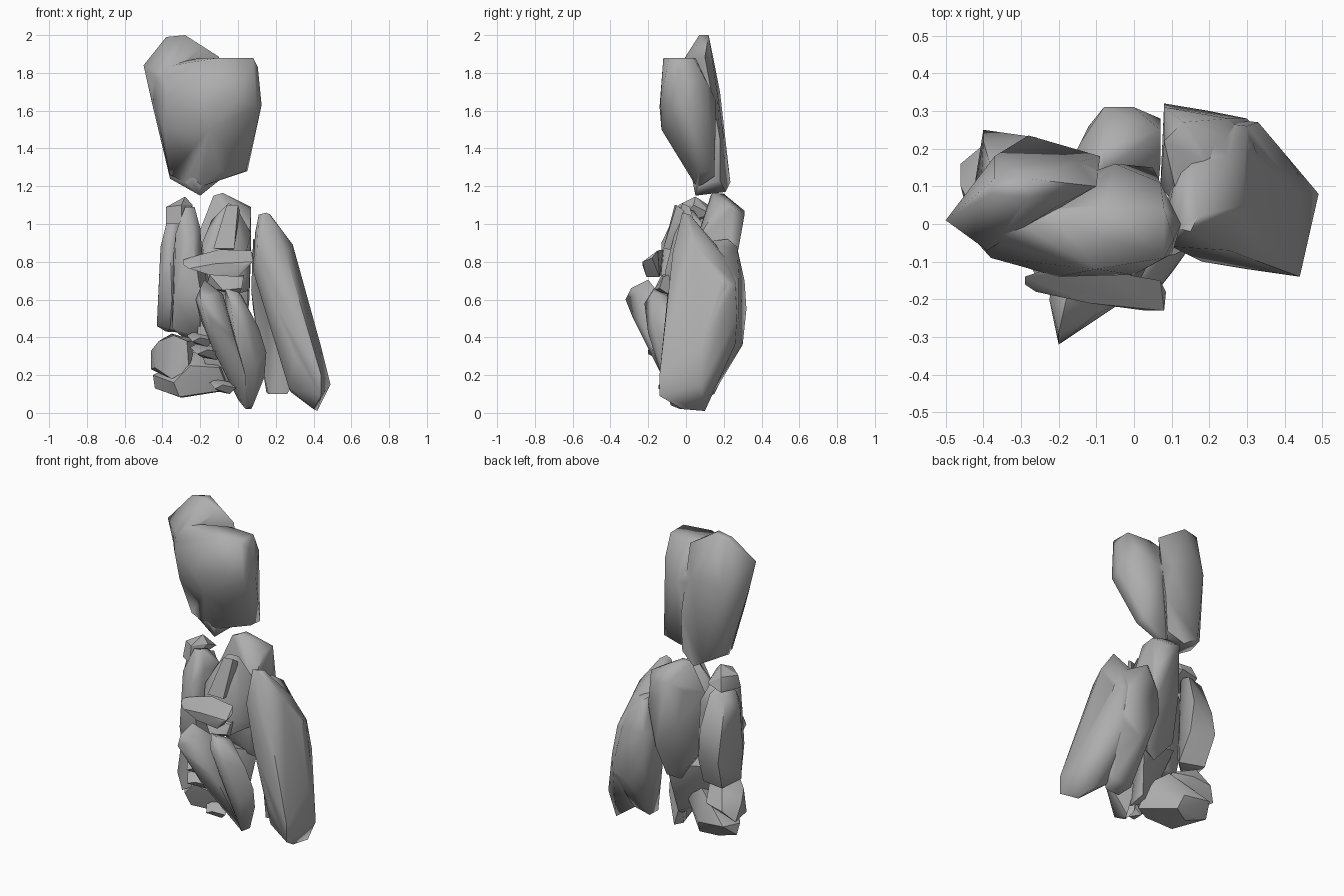
import bpy, bmesh, math

stone = bpy.data.materials.new("grey stone")
stone.diffuse_color = (0.42, 0.42, 0.42, 1)


def smooth(ob, angle):
    bpy.ops.object.select_all(action='DESELECT')
    ob.select_set(True)
    bpy.context.view_layer.objects.active = ob
    bpy.ops.object.shade_smooth_by_angle(angle=math.radians(angle))


def rock(name, *corners, angle=65):
    """One chiselled stone: the hull around a few corner points."""
    bm = bmesh.new()
    for c in corners:
        bm.verts.new(c)
    res = bmesh.ops.convex_hull(bm, input=bm.verts[:])
    loose = {v for v in res["geom_interior"] + res["geom_unused"]
             if isinstance(v, bmesh.types.BMVert)}
    bmesh.ops.delete(bm, geom=list(loose), context='VERTS')
    bmesh.ops.dissolve_limit(bm, angle_limit=math.radians(4),
                             verts=bm.verts[:], edges=bm.edges[:])
    bmesh.ops.recalc_face_normals(bm, faces=bm.faces[:])
    me = bpy.data.meshes.new(name)
    bm.to_mesh(me)
    bm.free()
    me.materials.append(stone)
    ob = bpy.data.objects.new(name, me)
    bpy.context.collection.objects.link(ob)
    smooth(ob, angle)
    return ob


def fuse(name, a, b):
    """Merge two stones into one skin."""
    mod = a.modifiers.new("fuse", 'BOOLEAN')
    mod.operation, mod.solver, mod.object = 'UNION', 'EXACT', b
    bpy.context.view_layer.objects.active = a
    bpy.ops.object.modifier_apply(modifier=mod.name)
    bpy.data.objects.remove(b)
    a.name = name
    smooth(a, 65)


# Floating top stone: front block fused with back slab
block = rock("top_front_block",
     (-0.2, 0.0, 1.88), (-0.08, 0.05, 1.88), (0.08, 0.04, 1.88), (0.08, -0.09, 1.88),
     (-0.1, -0.12, 1.88), (0.105, -0.04, 1.83), (0.125, 0.0, 1.63), (0.1, -0.08, 1.62),
     (0.0, -0.135, 1.66), (-0.2, -0.14, 1.62), (-0.15, -0.13, 1.5), (-0.38, -0.09, 1.68),
     (-0.39, -0.03, 1.5), (0.09, 0.02, 1.5), (0.07, 0.12, 1.5), (0.07, 0.11, 1.75),
     (0.05, 0.15, 1.28), (0.04, 0.07, 1.28), (-0.06, 0.15, 1.25), (-0.1, 0.02, 1.28),
     (-0.36, 0.05, 1.26), (-0.45, 0.0, 1.66), (-0.47, 0.01, 1.82), (-0.22, 0.06, 1.19),
     (-0.05, 0.16, 1.65))
slab = rock("top_back_slab",
     (-0.5, 0.01, 1.84), (-0.38, 0.08, 1.99), (-0.28, 0.07, 2.0), (-0.37, 0.12, 1.98),
     (-0.28, 0.12, 2.0), (-0.1, 0.1, 1.885), (-0.2, 0.05, 1.93), (-0.39, -0.07, 1.78),
     (-0.46, 0.02, 1.66), (-0.40, 0.0, 1.5), (-0.37, 0.18, 1.7), (-0.28, 0.2, 1.5),
     (-0.15, 0.165, 1.7), (-0.09, 0.18, 1.45), (-0.36, 0.08, 1.24), (-0.35, 0.17, 1.26),
     (-0.2, 0.05, 1.15), (-0.2, 0.21, 1.17), (-0.28, 0.235, 1.22), (-0.1, 0.18, 1.23))
fuse("top_stone", block, slab)

# Large leaning stone on the right, fused from two wedges
front = rock("right_front_wedge",
     (0.11, -0.01, 1.05), (0.15, -0.02, 1.06), (0.17, 0.02, 1.05), (0.09, 0.03, 0.95),
     (0.1, -0.06, 0.85), (0.29, 0.05, 0.89), (0.25, -0.07, 0.85), (0.08, 0.02, 0.75),
     (0.18, -0.1, 0.6), (0.33, 0.08, 0.73), (0.33, -0.11, 0.55), (0.44, 0.08, 0.35),
     (0.3, 0.26, 0.68), (0.33, 0.27, 0.5), (0.33, 0.26, 0.36), (0.25, 0.18, 0.85),
     (0.14, 0.28, 0.75), (0.16, 0.29, 0.5), (0.22, -0.02, 0.35), (0.3, -0.12, 0.3),
     (0.44, -0.14, 0.2), (0.49, 0.08, 0.15), (0.44, -0.14, 0.09), (0.42, 0.1, 0.01),
     (0.4, -0.02, 0.02), (0.27, -0.06, 0.13), (0.28, 0.08, 0.11))
back = rock("right_back_wedge",
     (0.08, 0.22, 0.92), (0.13, 0.27, 0.88), (0.22, 0.15, 0.86), (0.12, 0.05, 0.9),
     (0.08, 0.31, 0.7), (0.25, 0.28, 0.7), (0.32, 0.2, 0.7), (0.07, 0.1, 0.65),
     (0.08, 0.32, 0.55), (0.3, 0.28, 0.5), (0.33, 0.25, 0.36), (0.2, 0.3, 0.36),
     (0.38, 0.1, 0.3), (0.11, 0.1, 0.35), (0.15, 0.0, 0.8), (0.15, 0.15, 0.11),
     (0.16, 0.05, 0.1), (0.26, 0.06, 0.1), (0.27, 0.14, 0.13))
fuse("right_stone", front, back)

# Central column and the stones around it
rock("centre_pillar",
     (-0.13, 0.13, 1.15), (-0.08, 0.14, 1.165), (-0.08, 0.2, 1.16), (0.0, 0.18, 1.1),
     (-0.08, 0.31, 1.07), (0.0, 0.31, 1.05), (0.07, 0.25, 1.09), (0.07, 0.16, 1.08),
     (-0.2, 0.1, 0.97), (-0.14, 0.22, 1.0), (0.07, 0.28, 0.88), (-0.2, 0.06, 0.75),
     (0.06, 0.05, 0.9), (-0.12, 0.26, 0.8), (-0.18, 0.05, 0.6), (0.06, 0.22, 0.6),
     (-0.14, 0.18, 0.5), (0.05, 0.05, 0.5), (-0.05, 0.12, 0.38), (0.03, 0.15, 0.4))
rock("centre_front_stone",
     (-0.05, -0.02, 1.11), (-0.01, 0.02, 1.09), (-0.14, 0.0, 1.02), (-0.19, -0.06, 0.9),
     (0.05, -0.05, 0.88), (0.07, 0.06, 0.95), (-0.17, -0.1, 0.75), (0.03, -0.11, 0.75),
     (-0.12, -0.1, 0.62), (0.0, -0.09, 0.63), (0.06, 0.08, 0.65), (-0.18, 0.08, 0.65))
rock("thin_shard",
     (-0.06, -0.06, 1.1), (0.0, -0.05, 1.1), (0.01, -0.01, 1.07), (-0.13, -0.12, 0.87),
     (-0.02, -0.12, 0.87), (-0.03, -0.06, 0.86), angle=30)
rock("small_block_under_plate",
     (-0.15, -0.13, 0.73), (0.03, -0.12, 0.72), (-0.08, -0.17, 0.65), (0.02, -0.14, 0.66),
     (-0.17, -0.08, 0.66), (0.0, -0.08, 0.62), (0.03, -0.07, 0.74), angle=30)
rock("flat_plate",
     (-0.29, -0.14, 0.81), (-0.29, -0.16, 0.785), (-0.26, -0.18, 0.765), (-0.23, -0.12, 0.83),
     (-0.1, -0.12, 0.865), (0.07, -0.15, 0.86), (0.085, -0.18, 0.82), (0.08, -0.23, 0.8),
     (0.03, -0.23, 0.78), (-0.12, -0.21, 0.79), (-0.15, -0.2, 0.73), (0.0, -0.21, 0.72),
     (0.0, -0.14, 0.72), (-0.15, -0.13, 0.73), angle=30)

# Upright stones on the left
rock("left_outer_pillar",
     (-0.38, 0.04, 1.0), (-0.3, 0.06, 1.04), (-0.38, 0.15, 0.98), (-0.28, 0.16, 1.0),
     (-0.41, 0.04, 0.88), (-0.36, -0.03, 0.9), (-0.4, 0.22, 0.78), (-0.26, 0.23, 0.8),
     (-0.42, 0.03, 0.65), (-0.35, -0.04, 0.6), (-0.4, 0.25, 0.62), (-0.24, 0.22, 0.6),
     (-0.43, 0.06, 0.46), (-0.36, 0.0, 0.44), (-0.38, 0.18, 0.43), (-0.22, 0.14, 0.42))
rock("left_inner_pillar",
     (-0.28, -0.04, 1.09), (-0.23, -0.03, 1.09), (-0.24, 0.04, 1.07), (-0.33, -0.08, 0.95),
     (-0.2, -0.05, 0.98), (-0.2, 0.14, 0.93), (-0.24, -0.13, 0.9), (-0.35, 0.04, 0.75),
     (-0.34, -0.1, 0.6), (-0.2, -0.13, 0.65), (-0.17, 0.12, 0.6), (-0.35, -0.06, 0.45),
     (-0.2, -0.08, 0.4), (-0.27, 0.05, 0.38), (-0.17, 0.05, 0.42))
rock("left_cap_stone",
     (-0.38, 0.02, 1.09), (-0.28, 0.05, 1.145), (-0.24, 0.04, 1.1), (-0.3, -0.04, 1.1),
     (-0.38, -0.01, 1.0), (-0.3, -0.06, 1.0), (-0.35, 0.15, 1.02), (-0.25, 0.14, 1.05),
     (-0.33, 0.12, 1.1), angle=30)

# Leaning stones at the front
rock("front_left_slab",
     (-0.18, -0.2, 0.705), (-0.2, -0.29, 0.66), (-0.2, -0.32, 0.6), (-0.225, -0.2, 0.6),
     (-0.1, -0.24, 0.64), (-0.08, -0.14, 0.63), (-0.15, -0.28, 0.5), (-0.13, -0.18, 0.33),
     (-0.02, -0.2, 0.4), (-0.2, -0.1, 0.5), (-0.06, -0.1, 0.2), (0.04, -0.13, 0.2),
     (0.04, -0.03, 0.02), (0.0, 0.0, 0.07), (-0.03, 0.02, 0.4))
rock("front_right_slab",
     (-0.07, -0.17, 0.66), (0.0, -0.18, 0.64), (0.02, -0.1, 0.62), (-0.04, -0.22, 0.58),
     (0.06, -0.18, 0.5), (0.03, -0.2, 0.42), (0.11, -0.08, 0.45), (0.15, -0.06, 0.32),
     (0.1, -0.13, 0.25), (0.14, -0.03, 0.19), (0.08, -0.08, 0.04), (0.04, -0.03, 0.02),
     (0.07, 0.02, 0.02), (0.0, 0.02, 0.25), (-0.06, -0.04, 0.5))

# Low boulders and chips at the foot
rock("left_boulder",
     (-0.46, 0.1, 0.33), (-0.46, 0.16, 0.23), (-0.42, 0.02, 0.38), (-0.44, 0.02, 0.24),
     (-0.34, -0.05, 0.41), (-0.35, -0.06, 0.18), (-0.27, -0.07, 0.38), (-0.26, -0.06, 0.23),
     (-0.35, 0.14, 0.42), (-0.4, 0.21, 0.3), (-0.28, 0.2, 0.32), (-0.22, 0.08, 0.38), angle=40)
rock("foot_boulder",
     (-0.45, 0.1, 0.2), (-0.44, 0.12, 0.13), (-0.31, -0.03, 0.085), (-0.3, 0.1, 0.08),
     (-0.34, -0.05, 0.16), (-0.25, -0.08, 0.25), (-0.14, -0.06, 0.11), (-0.05, -0.02, 0.12),
     (-0.1, -0.1, 0.24), (-0.4, 0.2, 0.2), (-0.22, 0.19, 0.18), (-0.2, 0.15, 0.1),
     (-0.05, 0.06, 0.25), (-0.18, 0.1, 0.35), angle=40)
rock("inner_stone",
     (-0.2, -0.08, 0.55), (-0.05, -0.08, 0.55), (-0.22, -0.1, 0.38), (-0.05, -0.1, 0.3),
     (-0.2, 0.12, 0.5), (0.04, 0.14, 0.45), (-0.15, -0.05, 0.2), (0.0, 0.08, 0.15),
     (0.03, 0.0, 0.1))


def chip(name, x, y, z, w, d, h):
    """Small sharp flake."""
    rock(name, (x - w, y, z + h * .5), (x - w * .6, y - d, z - h * .3), (x, y - d, z + h * .2),
         (x + w, y - d * .3, z - h * .2), (x + w * .5, y, z - h), (x + w * .7, y + d, z + h * .5),
         (x - w * .5, y + d, z + h), (x - w * .3, y + d, z - h * .7), angle=30)


chip("front_chip", -0.16, -0.14, 0.325, 0.095, 0.06, 0.045)
chip("upper_chip", -0.2, -0.12, 0.39, 0.07, 0.05, 0.04)
chip("foot_chip", -0.08, -0.1, 0.14, 0.07, 0.045, 0.04)
